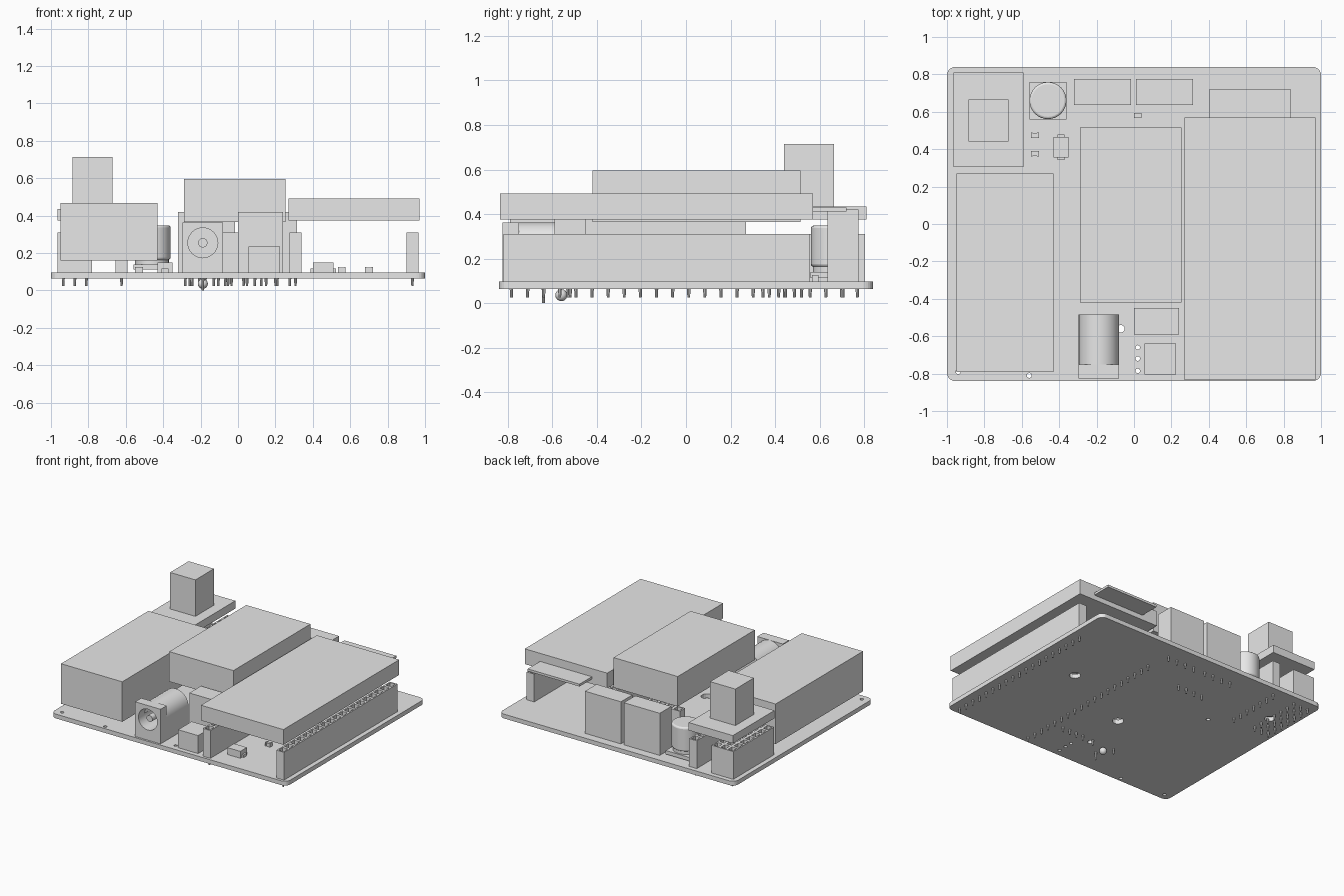
import bpy, bmesh, math
from mathutils import Matrix, Vector

cube = bpy.data.objects.get("Cube")
if cube:
    bpy.data.objects.remove(cube, do_unlink=True)

grey = bpy.data.materials.new("plain_grey")
grey.use_nodes = True
COLOR = (0.8, 0.8, 0.8, 1)
grey.diffuse_color = COLOR
grey.node_tree.nodes["Principled BSDF"].inputs["Base Color"].default_value = COLOR

TOP = 0.097     # upper face of the board
UNDER = 0.064   # lower face of the board


def finish(name, bm, smooth=False):
    bmesh.ops.recalc_face_normals(bm, faces=bm.faces[:])
    me = bpy.data.meshes.new(name)
    bm.to_mesh(me)
    bm.free()
    me.materials.append(grey)
    ob = bpy.data.objects.new(name, me)
    bpy.context.collection.objects.link(ob)
    if smooth:
        bpy.ops.object.select_all(action='DESELECT')
        ob.select_set(True)
        bpy.context.view_layer.objects.active = ob
        bpy.ops.object.shade_smooth_by_angle(angle=math.radians(35))
    return ob


def add_box(bm, x, y, z):
    size = Vector((x[1] - x[0], y[1] - y[0], z[1] - z[0]))
    mid = Vector((sum(x), sum(y), sum(z))) / 2
    return bmesh.ops.create_cube(bm, size=1, matrix=Matrix.Translation(mid) @ Matrix.Diagonal(size).to_4x4())


def box(name, x, y, z):
    bm = bmesh.new()
    add_box(bm, x, y, z)
    return finish(name, bm)


def add_rod(bm, mid, r, length, axis='Z', sides=32, r2=None):
    turn = Matrix.Rotation(math.pi / 2, 4, 'X') if axis == 'Y' else Matrix()
    bmesh.ops.create_cone(bm, cap_ends=True, segments=sides, radius1=r, radius2=r if r2 is None else r2,
                          depth=length, matrix=Matrix.Translation(mid) @ turn)


def rod(name, *args, **kw):
    bm = bmesh.new()
    add_rod(bm, *args, **kw)
    return finish(name, bm, True)


def cut(target, cutter):
    mod = target.modifiers.new("cut", 'BOOLEAN')
    mod.operation = 'DIFFERENCE'
    mod.object = cutter
    cutter.hide_render = True
    cutter.hide_set(True)


def steps(span, n):
    return [span[0] + (span[1] - span[0]) * (i + 0.5) / n for i in range(n)]


def pins(name, xs, ys, low=0.025):
    bm = bmesh.new()
    for x in xs:
        for y in ys:
            add_rod(bm, (x, y, (low + UNDER) / 2), 0.006, UNDER - low, sides=8, r2=0.008)
    finish(name, bm, True)


def header(name, x, y, nx, ny, z=(TOP, 0.31)):
    """Socket strip with a recessed opening for every pin."""
    bm = bmesh.new()
    add_box(bm, x, y, z)
    for span, n, axis in ((x, nx, 0), (y, ny, 1)):
        for i in range(1, n):
            at, normal = Vector(), Vector()
            at[axis] = span[0] + (span[1] - span[0]) * i / n
            normal[axis] = 1
            bmesh.ops.bisect_plane(bm, geom=bm.verts[:] + bm.edges[:] + bm.faces[:], plane_co=at, plane_no=normal)
    bm.normal_update()
    cells = [f for f in bm.faces if f.normal.z > 0.9]
    bmesh.ops.inset_individual(bm, faces=cells, thickness=0.015)
    wells = bmesh.ops.inset_individual(bm, faces=cells, thickness=0.001)
    bmesh.ops.translate(bm, verts=list({v for f in cells for v in f.verts}), vec=(0, 0, -0.06))
    finish(name, bm)
    pins(name + "_pins", steps(x, nx), steps(y, ny))


# Circuit board with rounded corners and drilled holes
bm = bmesh.new()
add_box(bm, (-1, 1), (-0.84, 0.84), (UNDER, TOP))
upright = [e for e in bm.edges if abs(e.verts[0].co.z - e.verts[1].co.z) > 0.01]
bmesh.ops.bevel(bm, geom=upright, offset=0.045, segments=6, affect='EDGES', profile=0.5)
board = finish("circuit_board", bm)
bm = bmesh.new()
for x, y, r in ((0.02, -0.66, 0.012), (0.02, -0.72, 0.012), (0.02, -0.785, 0.012),
                (-0.94, -0.79, 0.013), (-0.56, -0.81, 0.013), (-0.07, -0.56, 0.02),
                (0.61, 0.085, 0.04), (-0.03, -0.21, 0.04), (-0.82, 0.495, 0.035), (-0.5, 0.21, 0.015)):
    add_rod(bm, (x, y, TOP), r, 0.2, sides=16)
cut(board, finish("hole_cutter", bm))

# Raised modules
box("power_module", (-0.95, -0.43), (-0.79, 0.27), (0.16, 0.467))
box("centre_module", (-0.29, 0.255), (-0.42, 0.515), (0.365, 0.595))
box("controller_module", (0.27, 0.97), (-0.835, 0.57), (0.375, 0.492))
box("antenna_plate", (0.40, 0.84), (0.5, 0.72), (0.412, 0.43))
box("sensor_plate", (-0.965, -0.59), (0.305, 0.81), (0.375, 0.435))
box("sensor_tower", (-0.885, -0.67), (0.44, 0.665), (0.435, 0.715))

# Socket strips
header("controller_header_inner", (0.275, 0.34), (-0.82, 0.555), 1, 19)
header("controller_header_outer", (0.90, 0.965), (-0.82, 0.555), 1, 19)
header("sensor_header_wide", (-0.965, -0.78), (0.31, 0.805), 3, 7)
header("sensor_header_narrow", (-0.655, -0.59), (0.31, 0.805), 1, 7)
header("centre_header", (-0.28, 0.0), (0.41, 0.475), 4, 1)

# Terminal blocks and small connectors
for name, x in (("left", (0.01, 0.315)), ("right", (-0.32, -0.015))):
    box("terminal_block_" + name, x, (0.635, 0.775), (TOP, 0.42))
    pins("terminal_pins_" + name, steps(x, 4), [0.705])
box("front_terminal", (0, 0.24), (-0.59, -0.45), (TOP, 0.42))
pins("front_terminal_pins", steps((0, 0.24), 4), [-0.52])
box("front_connector", (0.055, 0.225), (-0.805, -0.64), (TOP, 0.235))

# Power jack: square face, round barrel on a block, socket and centre pin
JX, JZ, JR = -0.188, 0.255, 0.108
JACK = (JX - JR, JX + JR)
face = box("jack_face", JACK, (-0.825, -0.75), (TOP, JZ + JR))
base = box("jack_base", JACK, (-0.75, -0.485), (TOP, JZ))
barrel = rod("jack_barrel", (JX, -0.6175, JZ), JR, 0.265, 'Y')
socket = rod("socket_cutter", (JX, -0.74, JZ), 0.08, 0.36, 'Y')
for part in (face, base, barrel):
    cut(part, socket)
rod("jack_centre_pin", (JX, -0.68, JZ), 0.025, 0.25, 'Y', sides=16)
pins("jack_pins", [JX], [-0.64], low=0)
pins("jack_side_pins", [JX - 0.07, JX + 0.12], [-0.53])
bm = bmesh.new()
bmesh.ops.create_uvsphere(bm, u_segments=12, v_segments=8, radius=0.027,
                          matrix=Matrix.Translation((JX, -0.56, 0.036)))
finish("jack_solder_bead", bm, True)

# Capacitor: square foot, waist and rounded can
CX, CY = -0.46, 0.66
box("capacitor_foot", (CX - 0.1, CX + 0.1), (CY - 0.1, CY + 0.1), (TOP + 0.015, 0.14))
rod("capacitor_waist", (CX, CY, 0.15), 0.09, 0.04)
can = rod("capacitor_can", (CX, CY, 0.256), 0.099, 0.185)
bev = can.modifiers.new("rounded_rim", 'BEVEL')
bev.width, bev.segments = 0.012, 3

# Surface-mounted parts
for i, (x, y) in enumerate(((-0.39, 0.41), (0.455, -0.66))):
    w, d = (0.04, 0.055) if i == 0 else (0.055, 0.04)
    box(f"diode_body_{i}", (x - w, x + w), (y - d, y + d), (TOP, 0.15))
    k = (0.018, 0.068) if i == 0 else (0.068, 0.018)
    box(f"diode_leads_{i}", (x - k[0], x + k[0]), (y - k[1], y + k[1]), (TOP, 0.118))
for i, (x, y) in enumerate(((-0.53, 0.475), (-0.53, 0.375), (0.02, 0.58), (0.555, -0.42), (0.70, -0.42))):
    bm = bmesh.new()
    add_box(bm, (x - 0.012, x + 0.012), (y - 0.012, y + 0.012), (TOP, 0.122))
    for s in (-1, 1):
        add_box(bm, sorted((x + s * 0.012, x + s * 0.021)), (y - 0.014, y + 0.014), (TOP, 0.126))
    finish(f"chip_resistor_{i}", bm)
